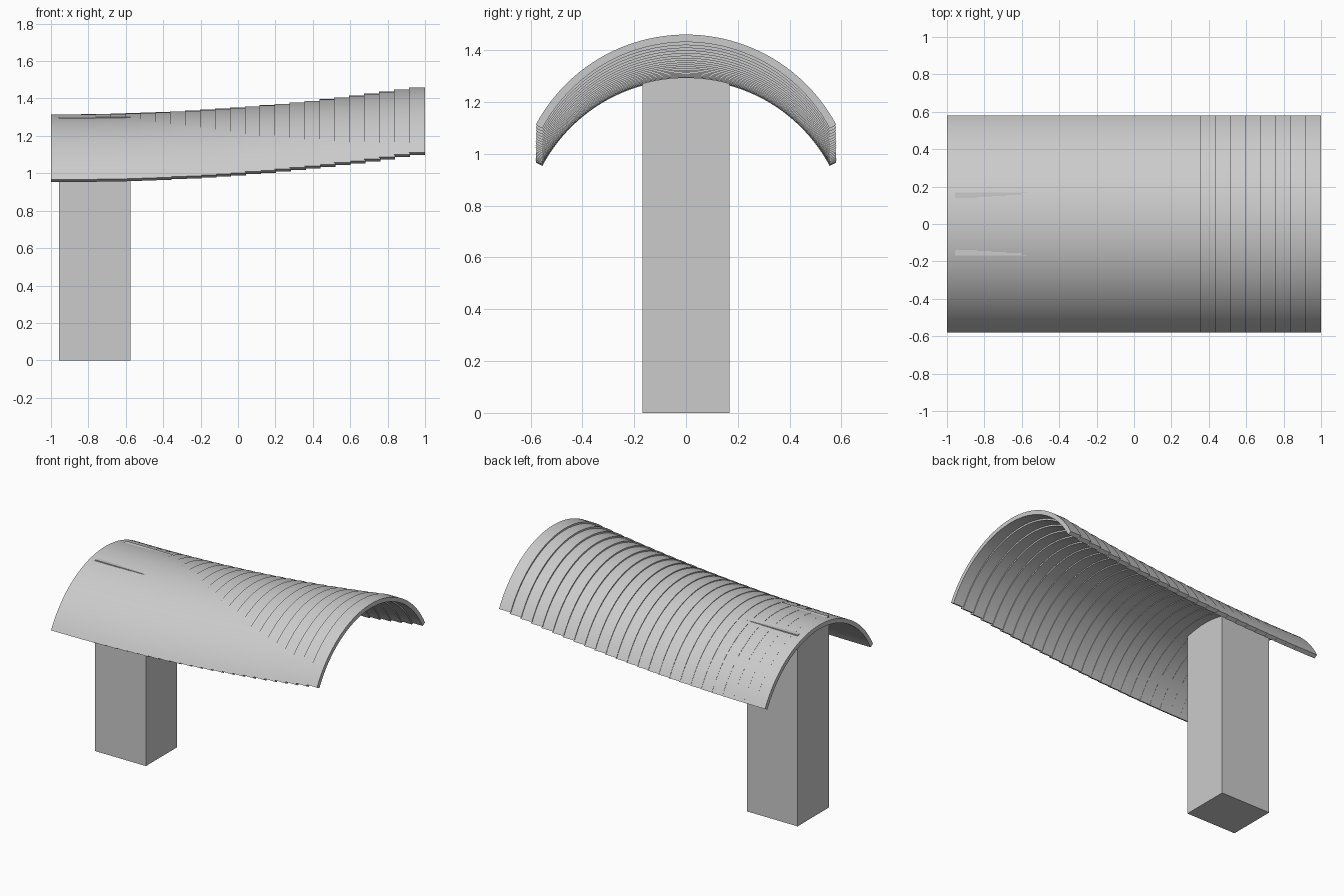
import bpy
import bmesh
from math import sin, cos, radians

cube = bpy.data.objects.get("Cube")
if cube:
    bpy.data.objects.remove(cube, do_unlink=True)

# One plain grey for everything
GREY = (0.6, 0.6, 0.6, 1)
grey = bpy.data.materials.new("concrete_grey")
grey.use_nodes = True
grey.diffuse_color = GREY
grey.node_tree.nodes["Principled BSDF"].inputs["Base Color"].default_value = GREY

RIBS = 25            # overlapping arched strips
RIB_WIDTH = 0.087
PITCH = (2 - RIB_WIDTH) / (RIBS - 1)
OUTER, INNER = 0.657, 0.628
HALF_ANGLE = radians(62)
STEPS = 48
AXIS_Z = 0.658       # arch centre of the lowest strip
RISE = 0.145


def finish(name, bm):
    bmesh.ops.recalc_face_normals(bm, faces=bm.faces)
    mesh = bpy.data.meshes.new(name)
    bm.to_mesh(mesh)
    bm.free()
    mesh.materials.append(grey)
    obj = bpy.data.objects.new(name, mesh)
    bpy.context.collection.objects.link(obj)
    return obj


def arch_strip(name, x0, x1, axis_z):
    """Thin arch across y, extruded from x0 to x1, with radial ends."""
    bm = bmesh.new()
    angles = [HALF_ANGLE * (2 * i / STEPS - 1) for i in range(STEPS + 1)]
    # Four corners per station, walked around the strip's section
    section = [(x0, OUTER), (x1, OUTER), (x1, INNER), (x0, INNER)]
    rings = [[bm.verts.new((x, r * sin(a), axis_z + r * cos(a)))
              for x, r in section] for a in angles]
    for a, b in zip(rings, rings[1:]):
        for k in range(4):
            n = (k + 1) % 4
            bm.faces.new((a[k], a[n], b[n], b[k]))
    bm.faces.new(rings[0])
    bm.faces.new(rings[-1])
    obj = finish(name, bm)
    bpy.context.view_layer.objects.active = obj
    bpy.ops.object.select_all(action='DESELECT')
    obj.select_set(True)
    bpy.ops.object.shade_smooth_by_angle(angle=radians(30))


# Canopy: each strip sits a little higher than the last
for i in range(RIBS):
    x0 = -1 + i * PITCH
    lift = RISE * (i / (RIBS - 1)) ** 2
    arch_strip(f"canopy_strip_{i + 1}", x0, x0 + RIB_WIDTH, AXIS_Z + lift)

# Column: its flat top just breaks through the canopy
bm = bmesh.new()
bmesh.ops.create_cube(bm, size=1)
bmesh.ops.scale(bm, vec=(0.382, 0.336, 1.3), verts=bm.verts)
bmesh.ops.translate(bm, vec=(-0.766, 0, 0.65), verts=bm.verts)
finish("column", bm)
